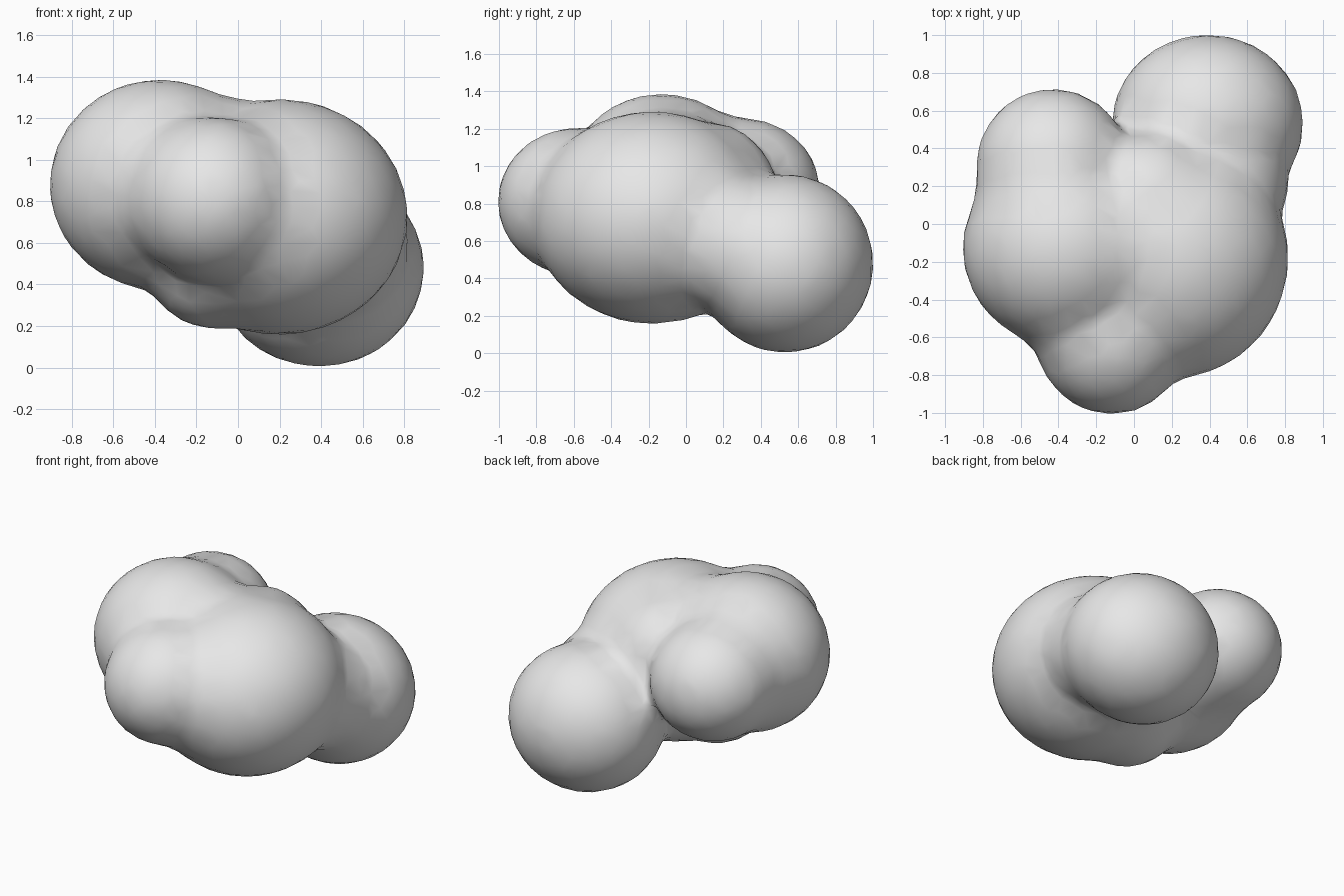
import bpy, bmesh
from mathutils import Matrix, Vector

if "Cube" in bpy.data.objects:
    bpy.data.objects.remove(bpy.data.objects["Cube"])

# Rounded lumps: centre, radii
LUMPS = [
    ((0.39, 0.53, 0.48), (0.51, 0.475, 0.48)),    # back right
    ((0.20, -0.18, 0.725), (0.62, 0.64, 0.57)),   # main body
    ((-0.375, -0.13, 0.88), (0.535, 0.52, 0.51)), # left
    ((-0.43, 0.30, 0.87), (0.41, 0.42, 0.39)),    # back left
    ((-0.12, -0.58, 0.81), (0.41, 0.43, 0.40)),   # front
    ((-0.10, -0.20, 0.55), (0.37, 0.37, 0.37)),   # underside
    ((0.08, 0.10, 0.85), (0.39, 0.39, 0.39)),     # upper middle
]
# Softer lumps that fill the creases between neighbours
FILLERS = [
    ((0.45, 0.22, 0.59), 0.37),    # back right to main body
    ((0.08, -0.42, 0.75), 0.44),   # front to main body
    ((-0.30, -0.35, 0.85), 0.39),  # front to left
    ((-0.10, -0.12, 0.85), 0.46),  # left to main body
    ((-0.42, 0.10, 0.87), 0.43),   # left to back left
]
LUMPS += [(centre, (r, r, r)) for centre, r in FILLERS]

bm = bmesh.new()
for centre, radii in LUMPS:
    place = Matrix.Translation(Vector(centre)) @ Matrix.Diagonal((*radii, 1))
    bmesh.ops.create_icosphere(bm, subdivisions=4, radius=1, matrix=place)
mesh = bpy.data.meshes.new("lumpy_body")
bm.to_mesh(mesh)
bm.free()

body = bpy.data.objects.new("lumpy_body", mesh)
bpy.context.collection.objects.link(body)

grey = bpy.data.materials.new("light grey")
grey.diffuse_color = (0.8, 0.8, 0.8, 1)
grey.use_nodes = True
grey.node_tree.nodes["Principled BSDF"].inputs["Base Color"].default_value = grey.diffuse_color
mesh.materials.append(grey)
for face in mesh.polygons:
    face.use_smooth = True

# Fuse the lumps into one skin, soften the creases, then thin the mesh
fuse = body.modifiers.new("fuse", 'REMESH')
fuse.mode = 'VOXEL'
fuse.voxel_size = 0.045
fuse.use_smooth_shade = True
soften = body.modifiers.new("soften", 'SMOOTH')
soften.factor = 0.5
soften.iterations = 8
thin = body.modifiers.new("thin", 'DECIMATE')
thin.ratio = 0.2
